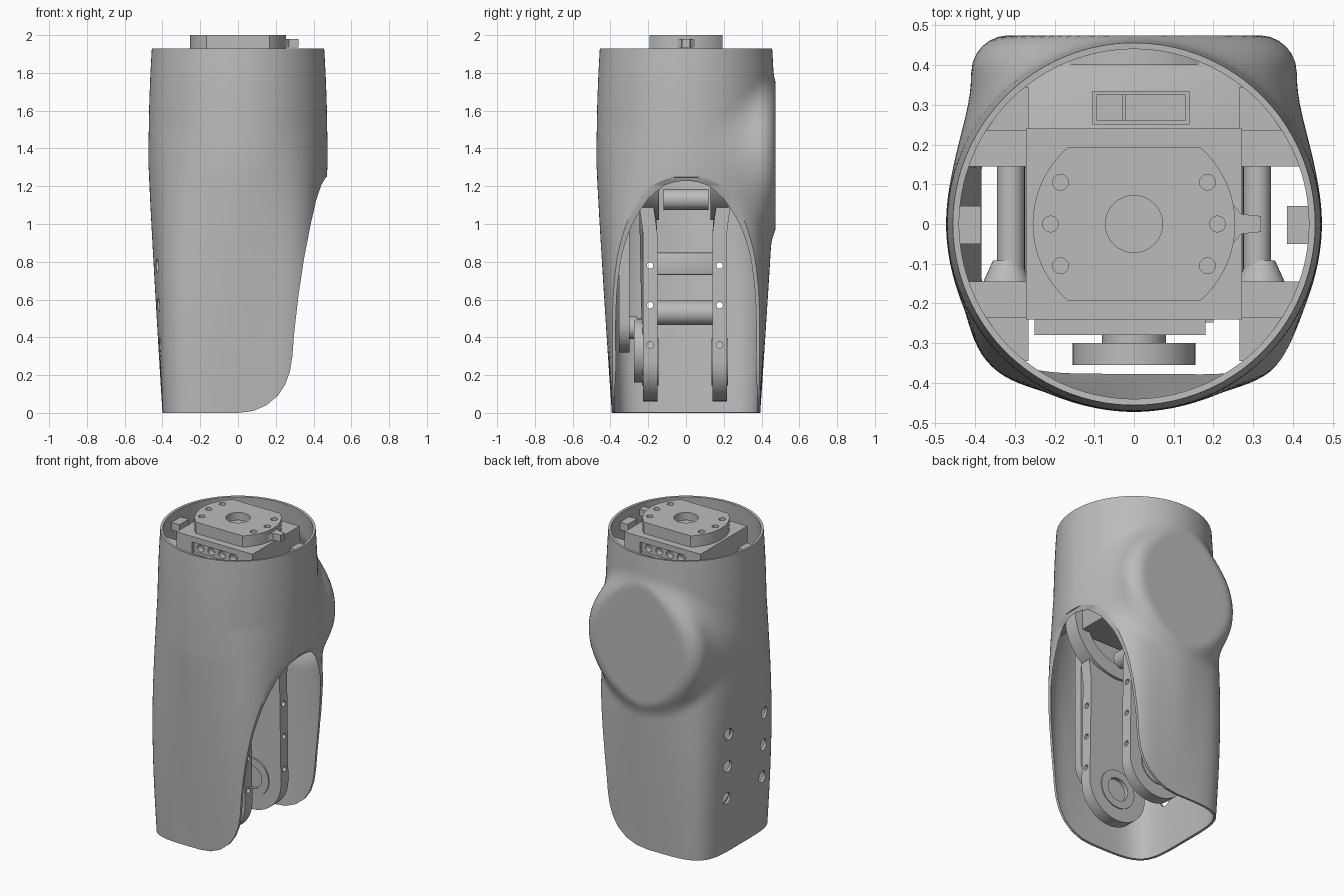
import bpy, bmesh, math
from mathutils import Vector, Matrix

old = bpy.data.objects.get("Cube")
if old:
    bpy.data.objects.remove(old, do_unlink=True)

grey = bpy.data.materials.new("plain grey")
grey.use_nodes = True
grey.diffuse_color = (0.5, 0.5, 0.5, 1)
grey.node_tree.nodes["Principled BSDF"].inputs["Base Color"].default_value = grey.diffuse_color
parts = []


def finish(name, bm):
    bmesh.ops.recalc_face_normals(bm, faces=bm.faces)
    me = bpy.data.meshes.new(name)
    bm.to_mesh(me)
    bm.free()
    me.materials.append(grey)
    ob = bpy.data.objects.new(name, me)
    bpy.context.collection.objects.link(ob)
    parts.append(ob)
    return ob


def box(name, x, y, z, bevel=0.0):
    bm = bmesh.new()
    m = Matrix.LocRotScale(Vector((sum(x), sum(y), sum(z))) / 2, None,
                           Vector((x[1] - x[0], y[1] - y[0], z[1] - z[0])))
    bmesh.ops.create_cube(bm, size=1, matrix=m)
    if bevel:
        bmesh.ops.bevel(bm, geom=bm.edges[:], offset=bevel, segments=2, affect='EDGES', profile=0.5)
    return finish(name, bm)


def add_cyl(bm, axis, a, b, r1, r2=None, seg=32):
    # cylinder or cone from point a along an axis for the length b
    d = Vector([float(axis == c) for c in "xyz"])
    rot = d.to_track_quat('Z', 'Y').to_matrix().to_4x4()
    bmesh.ops.create_cone(bm, cap_ends=True, segments=seg, radius1=r1, radius2=r1 if r2 is None else r2,
                          depth=b, matrix=Matrix.Translation(Vector(a) + d * b / 2) @ rot)


def cyl(name, *args, **kw):
    bm = bmesh.new()
    add_cyl(bm, *args, **kw)
    return finish(name, bm)


def prism(name, pts, axis, lo, hi):
    # flat outline pushed along y or z
    bm = bmesh.new()
    place = (lambda p: (p[0], lo, p[1])) if axis == "y" else (lambda p: (p[0], p[1], lo))
    face = bm.faces.new([bm.verts.new(place(p)) for p in pts])
    new = bmesh.ops.extrude_face_region(bm, geom=[face])["geom"]
    step = Vector((0, hi - lo, 0)) if axis == "y" else Vector((0, 0, hi - lo))
    bmesh.ops.translate(bm, verts=[g for g in new if isinstance(g, bmesh.types.BMVert)], vec=step)
    return finish(name, bm)


def bake(ob):
    dg = bpy.context.evaluated_depsgraph_get()
    me = bpy.data.meshes.new_from_object(ob.evaluated_get(dg))
    ob.modifiers.clear()
    ob.data = me


def cut(ob, cutter):
    mod = ob.modifiers.new("cut", 'BOOLEAN')
    mod.operation, mod.solver, mod.object = 'DIFFERENCE', 'EXACT', cutter
    bake(ob)
    parts.remove(cutter)
    bpy.data.objects.remove(cutter, do_unlink=True)


def arc(cx, cz, r, a0, a1, n=20):
    return [(cx + r * math.cos(math.radians(a0 + (a1 - a0) * i / n)),
             cz + r * math.sin(math.radians(a0 + (a1 - a0) * i / n))) for i in range(n + 1)]


def smooth(t):
    t = max(0, min(1, t))
    return t * t * (3 - 2 * t)


# Shell: round at the rim, nearly square at the foot, with a round motor bulge at the back
def shell_radius(c, s, z):
    c, s = abs(c), abs(s)
    top = 0.473 - 0.06 * max(0, z - 1.4) ** 2
    n = 4.6
    foot = ((c / 0.4) ** n + (s / 0.393) ** n) ** (-1 / n)
    t = max(0, 1 - z / 1.3) ** 1.1
    corner = 0.03 * (2 * c * s) ** 4 * math.sin(math.pi * min(1, z / 1.5))
    return top * (1 - t) + foot * t + corner


def surface(c, s, z):
    base = shell_radius(c, s, z)
    if s < 0.05:
        return base
    fil, k = 0.095, 0.075
    fade = smooth((1.92 - z) / 0.15) * smooth(s / 0.4)
    lo, hi = base - 0.02, 0.75
    for _ in range(24):
        r = (lo + hi) / 2
        dx = math.hypot(r * c, z - 1.35) - 0.41 + fil
        dy = r * s - 0.475 + fil
        bulge = min(max(dx, dy), 0) + math.hypot(max(dx, 0), max(dy, 0)) - fil
        wall = r - base
        h = max(k - abs(wall - bulge), 0) / k
        d = min(wall, bulge) - h * h * k / 4 * fade
        lo, hi = (r, hi) if d < 0 else (lo, r)
    return min(lo, 0.475 / s) if s > 0.7 else lo


bm = bmesh.new()
N, M, TOP = 160, 90, 1.93
rings = []
for j in range(M + 1):
    z = TOP * j / M
    ring = []
    for i in range(N):
        a = 2 * math.pi * i / N
        r = surface(math.cos(a), math.sin(a), z)
        ring.append(bm.verts.new((r * math.cos(a), r * math.sin(a), z)))
    rings.append(ring)
for lower, upper in zip(rings, rings[1:]):
    for i in range(N):
        k = (i + 1) % N
        bm.faces.new((lower[i], lower[k], upper[k], upper[i]))
shell = finish("outer_shell", bm)
sol = shell.modifiers.new("wall", 'SOLIDIFY')
sol.thickness, sol.offset = 0.016, -1
bake(shell)

# Side opening of the shell
edge = [(0, -0.1), (0, 0), (.08, .01), (.15, .04), (.21, .09), (.25, .15), (.275, .22), (.288, .3),
        (.297, .42), (.32, .62), (.35, .82), (.385, 1.0), (.415, 1.13), (.44, 1.205), (.465, 1.247), (.5, 1.26)]
cut(shell, prism("opening_cutter", edge + [(.8, 1.26), (.8, -0.1)], "y", -1, 1))


# Screw access holes
def screw_holes(name, x, length, r):
    bm = bmesh.new()
    for z in (0.36, 0.57, 0.78):
        for y in (-0.19, 0.178):
            add_cyl(bm, "x", (x, y, z), length, r, seg=24)
    return finish(name, bm)


cut(shell, screw_holes("shell_hole_cutter", -0.6, 0.3, 0.037))

# Long side plates with round lower bearings and large round upper drums
outline = arc(0, 0.27, 0.21, 180, 360) + [(0.2, 0.95), (0.2, 1.1), (0.2, 1.24), (-0.2, 1.24), (-0.2, 1.1), (-0.2, 0.95)]
for name, lo, hi, out in (("front_side_plate", -0.228, -0.152, -1), ("back_side_plate", 0.14, 0.216, 1)):
    plate = prism(name, outline, "y", lo, hi)
    for v in plate.data.vertices:
        if v.co.z > 1.05:
            v.co.y += out * 0.02
    cut(plate, cyl("bore_cutter", "y", (0, -0.5, 0.27), 1, 0.08))
    cut(plate, screw_holes("plate_hole_cutter", -0.6, 1.2, 0.017))
    ring = cyl(name + "_bearing", "y", (0, lo - 0.006, 0.27), hi - lo + 0.012, 0.125)
    cut(ring, cyl("bore_cutter", "y", (0, -0.5, 0.27), 1, 0.075))
    cyl(name + "_hub", "y", (0, lo + 0.02, 0.27), hi - lo - 0.04, 0.08)
    drum = cyl(name + "_drum", "y", (0, lo - 0.01, 1.35), hi - lo + 0.02, 0.33, seg=48)
    cut(drum, cyl("drum_cutter", "y", (0, -0.5, 1.35), 1, 0.24, seg=48))

# Cross members between the plates
cyl("round_spacer", "y", (-0.12, -0.16, 0.53), 0.31, 0.065)
box("flat_spacer", (-0.19, -0.08), (-0.16, 0.145), (0.73, 0.85), 0.01)
cyl("upper_spacer", "y", (0, -0.12, 1.13), 0.24, 0.055)

# Front drive link and lower cap
link = arc(0, 0.475, 0.155, 180, 360) + arc(0, 1.35, 0.155, 0, 180)
prism("drive_link", link, "y", -0.355, -0.30)
cyl("link_shaft", "y", (0, -0.31, 1.35), 0.12, 0.08)
cyl("lower_cap", "y", (0, -0.275, 0.33), 0.05, 0.17)
cyl("lower_link_pin", "y", (0, -0.31, 0.45), 0.05, 0.06)

# Rear motor and its connector
box("knee_motor", (-0.275, 0.275), (-0.24, 0.43), (1.25, 1.6), 0.01)
sock = box("connector", (-0.105, 0.14), (0.25, 0.335), (1.59, 1.68))
cut(sock, box("socket_cutter", (-0.095, 0.13), (0.262, 0.325), (1.63, 1.8)))
box("connector_divider", (-0.03, -0.02), (0.26, 0.327), (1.6, 1.67))
cyl("motor_cap", "y", (0, 0.4, 1.35), 0.045, 0.3, seg=48)

# Top motor with side slots
top = box("top_motor", (-0.272, 0.272), (-0.24, 0.24), (1.6, 1.927))
for side in (-1, 1):
    y = side * 0.24
    cut(top, box("slot_cutter", (-0.16, 0.16), (y - 0.02, y + 0.02), (1.82, 1.89)))
    bm = bmesh.new()
    for i in range(4):
        add_cyl(bm, "y", (-0.115 + i * 0.077, y - 0.06, 1.855), 0.12, 0.024, seg=16)
    cut(top, finish("port_cutter", bm))
box("front_ledge", (-0.25, 0.18), (-0.28, -0.235), (1.5, 1.75))

# Output flange: a disc with two flat sides
a = math.degrees(math.asin(0.192 / 0.255))
flange = prism("output_flange", arc(0, 0, 0.255, -a, a) + arc(0, 0, 0.255, 180 - a, 180 + a), "z", 1.925, 2.0)
bm = bmesh.new()
add_cyl(bm, "z", (0, 0, 1.95), 0.2, 0.072)
for x, y in ((.185, .105), (.185, -.105), (-.185, .105), (-.185, -.105), (.21, 0), (-.21, 0)):
    add_cyl(bm, "z", (x, y, 1.96), 0.2, 0.02, seg=20)
cut(flange, finish("flange_hole_cutter", bm))
prism("flange_tab", [(.23, -.07), (.27, -.025), (.32, -.02), (.32, .02), (.27, .025), (.23, .07)], "z", 1.935, 1.98)

# Mounts joining the motors to the shell
wing = [(.25, .145), (.42, .145), (.375, .235), (.25, .235)]
rib = [(.265, .23), (.375, .23), (.335, .29), (.275, .345), (.265, .345)]
for side, word in ((-1, "right"), (1, "left")):
    def span(a, b):
        return tuple(sorted((side * a, side * b)))
    for flip, end in ((1, "back"), (-1, "front")):
        prism(f"{word}_{end}_wing", [(side * x, flip * y) for x, y in wing], "z", 1.55, 1.82)
        prism(f"{word}_{end}_rib", [(side * x, flip * y) for x, y in rib], "z", 1.3, 1.62)
    cyl(f"{word}_post", "y", (side * 0.31, -0.15, 1.7), 0.3, 0.035)
    cyl(f"{word}_post_foot", "y", (side * 0.32, -0.147, 1.7), 0.055, 0.06, 0.035)
    box(f"{word}_shell_tab", span(0.385, 0.442), (-0.05, 0.045), (1.82, 1.87))

# Smooth shading with sharp edges kept
bpy.ops.object.select_all(action='DESELECT')
for ob in parts:
    ob.select_set(True)
bpy.context.view_layer.objects.active = shell
bpy.ops.object.shade_smooth_by_angle(angle=math.radians(30))
